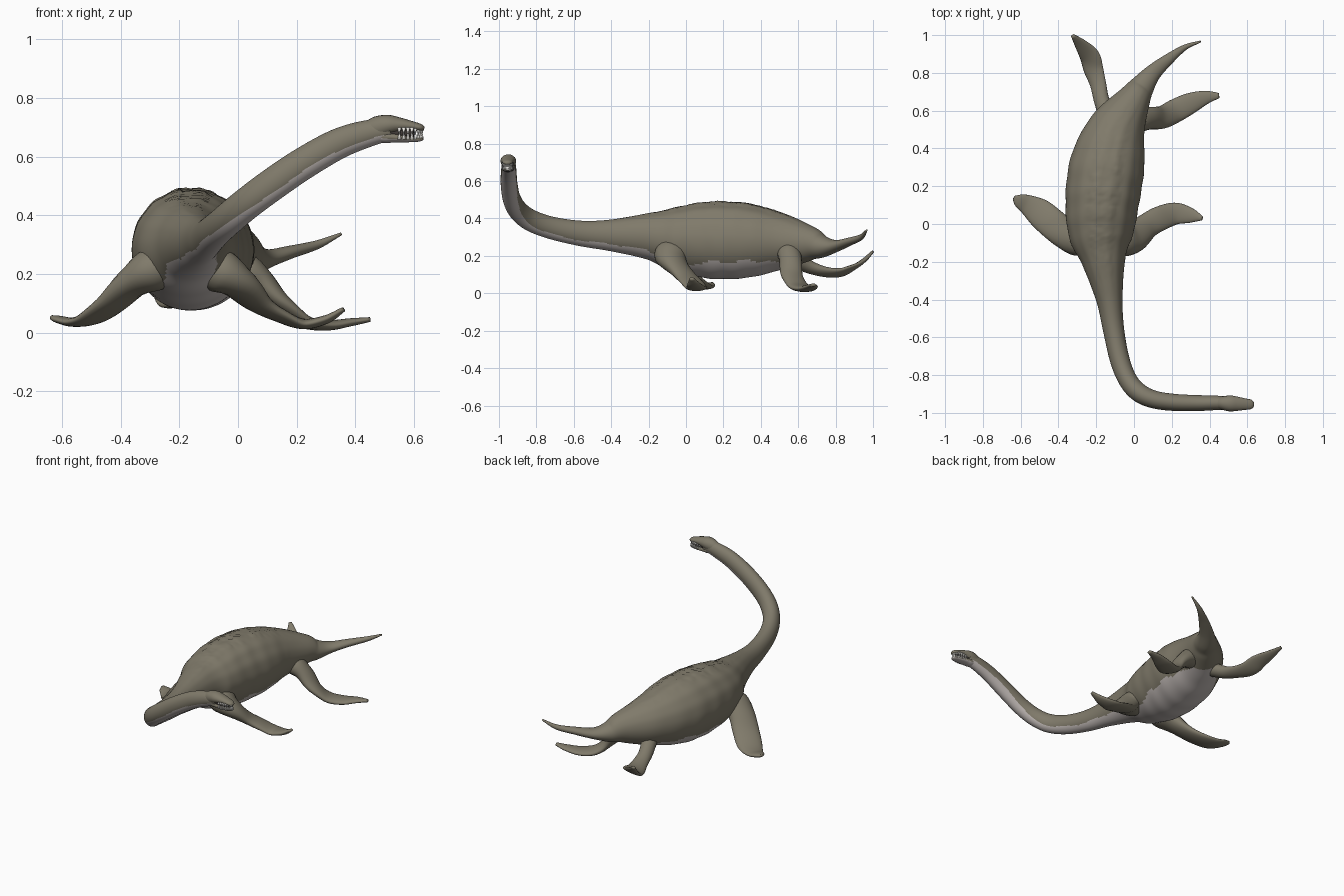
import bpy, bmesh, math, random
from mathutils import Vector, Matrix

random.seed(4)
old = bpy.data.objects.get("Cube")
if old:
    bpy.data.objects.remove(old, do_unlink=True)


def material(name, rgb):
    mat = bpy.data.materials.new(name)
    mat.use_nodes = True
    mat.diffuse_color = (*rgb, 1)
    mat.node_tree.nodes["Principled BSDF"].inputs["Base Color"].default_value = (*rgb, 1)
    return mat


skin = material("olive grey skin", (0.215, 0.195, 0.145))
belly = material("pale belly", (0.52, 0.475, 0.455))
ivory = material("ivory teeth", (0.8, 0.78, 0.74))
dark = material("dark mouth", (0.06, 0.05, 0.045))


def finish(name, bm, mats):
    bmesh.ops.recalc_face_normals(bm, faces=bm.faces)
    for face in bm.faces:
        face.smooth = True
    mesh = bpy.data.meshes.new(name)
    bm.to_mesh(mesh)
    bm.free()
    for mat in mats:
        mesh.materials.append(mat)
    obj = bpy.data.objects.new(name, mesh)
    bpy.context.scene.collection.objects.link(obj)
    return obj


def resample(rows, steps):
    """Smooth curve through rows of position, half width and half height."""
    rows = [Vector(r) for r in rows]
    rows = [rows[0] * 2 - rows[1]] + rows + [rows[-1] * 2 - rows[-2]]
    out = []
    for a, b, c, d in zip(rows, rows[1:], rows[2:], rows[3:]):
        for i in range(steps):
            t = i / steps
            out.append((b * 2 + (c - a) * t + (a * 2 - b * 5 + c * 4 - d) * t ** 2
                        + (b * 3 - a - c * 3 + d) * t ** 3) / 2)
    return out + [rows[-2]]


def loft(name, rows, mats, steps=6, sides=20, roll=0, relief=None, paint=None):
    """Skin elliptical rings along a path; paint picks each face's material."""
    samples = resample(rows, steps)
    spots = [Vector(s[:3]) for s in samples]
    bm = bmesh.new()
    rings = []
    for i, s in enumerate(samples):
        tangent = (spots[min(i + 1, len(spots) - 1)] - spots[max(i - 1, 0)]).normalized()
        side = tangent.cross(Vector((0, 0, 1))).normalized()
        side = Matrix.Rotation(-roll, 3, tangent) @ side
        up = side.cross(tangent)
        ring = []
        for k in range(sides):
            a = math.tau * k / sides
            swell = relief(spots[i], a) if relief else 1
            ring.append(bm.verts.new(spots[i] + swell * (
                side * math.cos(a) * max(s[3], 0.003) + up * math.sin(a) * max(s[4], 0.003))))
        rings.append(ring)
    for i, (r, q) in enumerate(zip(rings, rings[1:])):
        for k in range(sides):
            face = bm.faces.new((r[k], r[k - 1], q[k - 1], q[k]))
            if paint:
                face.material_index = paint(spots[i], math.tau * (k - 0.5) / sides)
    bm.faces.new(rings[0])
    bm.faces.new(rings[-1])
    return finish(name, bm, mats)


# Body, tail and neck in one sweep
def folds(p, a):
    fade = max(0, 1 - abs(p.y - 0.15) / 0.6)
    back = max(0, math.sin(a))
    ribs = 0.008 * math.sin(p.y * 48 + math.sin(a * 3))
    creases = 0.014 * back * math.cos(a * 14)
    rough = random.uniform(-0.02, 0.02) if back > 0.9 else 0
    return 1 + fade * (ribs + creases + rough)


def underside(p, a):
    """Pale strip: wide on the neck, narrow between the paddles, wide mid-belly."""
    chest = math.exp(-((p.y + 0.08) / 0.13) ** 2)
    hips = math.exp(-((p.y - 0.58) / 0.1) ** 2)
    neck = min(1, max(0, (p.x + 0.05) / 0.3)) if p.y < -0.7 else 0
    limit = -0.57 - 0.22 * chest - 0.25 * hips + 0.15 * neck
    limit += 0.05 * math.sin(p.y * 31 + p.x * 23)
    return int(p.y < 0.6 and math.sin(a) < limit)


loft("body", [
    (.352, .966, .337, .005, .005),
    (.27, .935, .30, .015, .015),
    (.18, .87, .275, .03, .022),
    (.10, .80, .253, .045, .032),
    (.045, .73, .25, .065, .06),
    (0, .66, .265, .09, .095),
    (-.09, .5, .277, .155, .155),
    (-.14, .32, .282, .197, .2),
    (-.168, .12, .285, .195, .205),
    (-.175, -.06, .292, .17, .17),
    (-.16, -.2, .305, .115, .125),
    (-.13, -.4, .31, .07, .085),
    (-.108, -.56, .32, .056, .068),
    (-.075, -.72, .35, .052, .06),
    (-.03, -.83, .39, .05, .058),
    (.03, -.895, .44, .05, .056),
    (.11, -.93, .5, .047, .056),
    (.22, -.945, .575, .045, .055),
    (.34, -.948, .643, .042, .052),
    (.44, -.947, .678, .038, .046),
    (.52, -.95, .692, .034, .036),
], [skin, belly], steps=12, sides=80, relief=folds, paint=underside)

# Paddles, root to tip
loft("front_left_flipper", [
    (-.13, -.09, .23, .05, .06), (-.06, -.085, .21, .085, .075),
    (0, -.07, .17, .08, .055),
    (.07, -.01, .10, .067, .032), (.14, .03, .06, .065, .023),
    (.22, .055, .03, .058, .018), (.3, .045, .045, .04, .015),
    (.36, .03, .08, .012, .008)], [skin])
loft("front_right_flipper", [
    (-.22, -.09, .24, .05, .06), (-.29, -.085, .215, .085, .075),
    (-.36, -.055, .17, .08, .052), (-.43, 0, .10, .08, .032),
    (-.5, .06, .05, .075, .022), (-.56, .1, .036, .055, .016),
    (-.61, .125, .045, .035, .013), (-.635, .14, .052, .012, .008)], [skin])
loft("rear_left_flipper", [
    (-.05, .54, .24, .04, .05), (.02, .55, .215, .062, .06),
    (.08, .56, .175, .06, .044),
    (.15, .565, .10, .06, .03), (.22, .6, .04, .062, .022),
    (.3, .64, .025, .055, .018), (.38, .67, .035, .036, .014),
    (.45, .68, .045, .014, .008)], [skin])
loft("rear_right_flipper", [
    (-.13, .55, .2, .05, .045), (-.17, .65, .145, .042, .035),
    (-.19, .74, .115, .045, .024), (-.215, .82, .11, .055, .018),
    (-.235, .89, .135, .055, .015), (-.28, .95, .175, .035, .012),
    (-.325, .998, .222, .01, .007)], [skin], roll=0.35)

# Head
loft("skull", [
    (.43, -.947, .69, .025, .025), (.47, -.948, .697, .036, .039),
    (.51, -.95, .707, .042, .036),
    (.55, -.952, .708, .037, .026), (.59, -.954, .705, .03, .017),
    (.62, -.955, .699, .025, .013), (.634, -.955, .694, .012, .007)], [skin])
loft("lower_jaw", [
    (.46, -.949, .676, .022, .022), (.5, -.95, .669, .032, .023),
    (.53, -.951, .666, .033, .018),
    (.58, -.953, .66, .028, .011), (.615, -.955, .659, .023, .008),
    (.63, -.955, .661, .012, .005)], [skin, belly],
    paint=lambda p, a: int(math.sin(a) < -0.2))
loft("mouth_lining", [
    (.52, -.951, .684, .028, .02), (.57, -.953, .681, .022, .018),
    (.6, -.955, .679, .016, .015)], [dark])

# Teeth follow the rim of both jaws
bm = bmesh.new()
for k in range(17):
    a = math.pi * (k / 16 - 0.5)
    x, y = .55 + .077 * math.cos(a), -.954 + .027 * math.sin(a)
    for z, turn in ((.687, math.pi), (.67, 0)):
        place = Matrix.Translation((x, y, z)) @ Matrix.Rotation(turn, 4, "X")
        bmesh.ops.create_cone(bm, cap_ends=True, segments=6, radius1=.0075,
                              radius2=.002, depth=.024, matrix=place)
finish("teeth", bm, [ivory])
